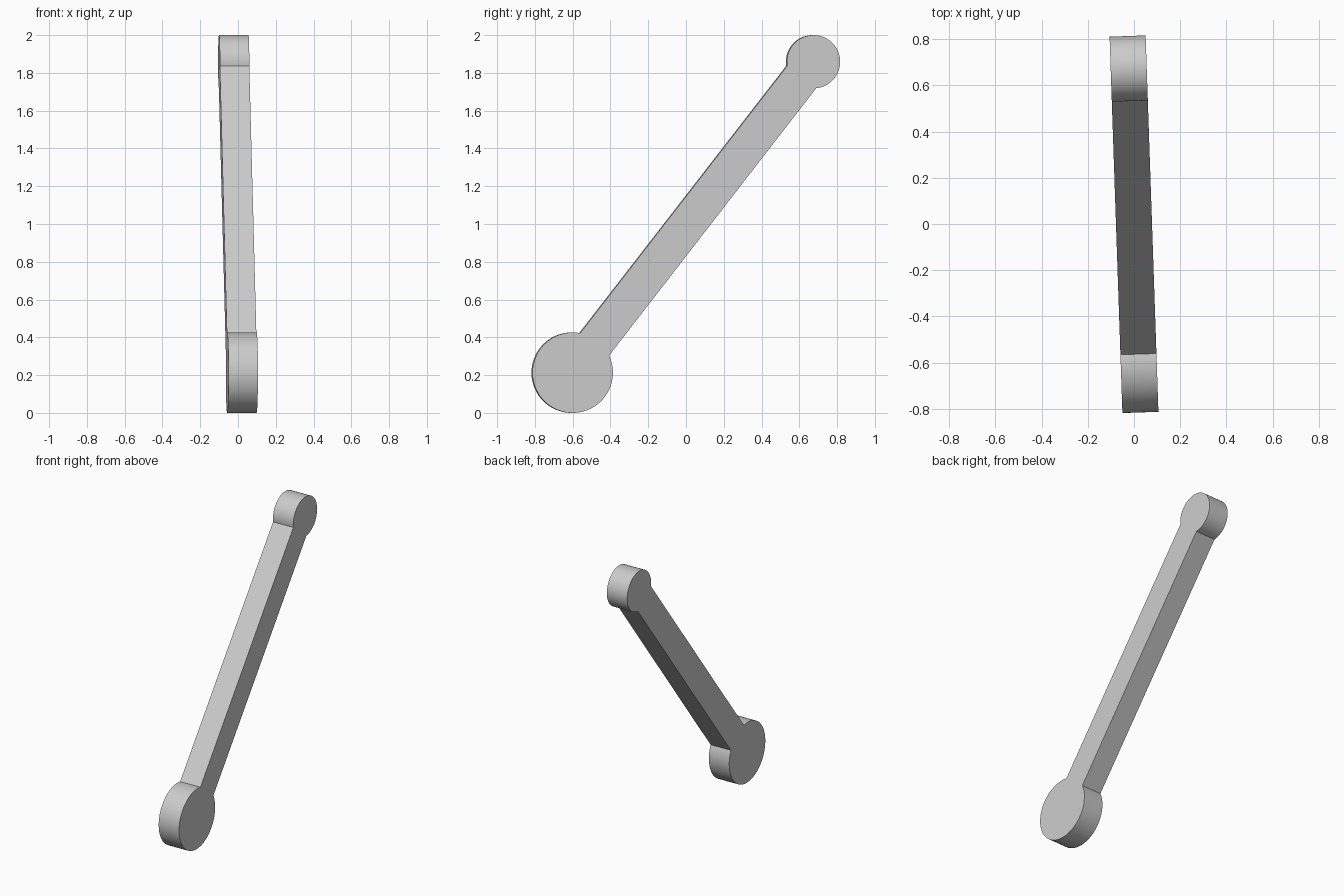
import bpy
import bmesh
from math import sin, cos, asin, atan2, pi, radians
from mathutils import Vector

cube = bpy.data.objects.get("Cube")
if cube:
    bpy.data.objects.remove(cube, do_unlink=True)

# Plain grey material
grey = bpy.data.materials.new("light_grey")
grey.use_nodes = True
colour = (0.6, 0.6, 0.6, 1)
grey.diffuse_color = colour
grey.node_tree.nodes["Principled BSDF"].inputs["Base Color"].default_value = colour

# Link layout in the (y, z) plane
big_centre, big_radius = Vector((-0.603, 0.213)), 0.213
small_centre, small_radius = Vector((0.673, 1.859)), 0.141
bar_half_width = 0.097
half_thickness = 0.078
axis = small_centre - big_centre
lean = atan2(axis.y, axis.x)


def end_arc(centre, radius, facing, steps):
    """Round end that leaves a gap where the bar joins it."""
    gap = asin(bar_half_width / radius)
    span = 2 * pi - 2 * gap
    angles = [facing + gap + span * i / steps for i in range(steps + 1)]
    return [centre + radius * Vector((cos(a), sin(a))) for a in angles]


# Outline: big round end, straight bar edges, small round end
outline = end_arc(big_centre, big_radius, lean, 72)
outline += end_arc(small_centre, small_radius, lean + pi, 60)

# Extrude the outline sideways into one solid link
bm = bmesh.new()
side = bm.faces.new([bm.verts.new((-half_thickness, p.x, p.y)) for p in outline])
extruded = bmesh.ops.extrude_face_region(bm, geom=[side])
moved = [v for v in extruded["geom"] if isinstance(v, bmesh.types.BMVert)]
bmesh.ops.translate(bm, verts=moved, vec=(2 * half_thickness, 0, 0))
bmesh.ops.recalc_face_normals(bm, faces=bm.faces)

mesh = bpy.data.meshes.new("connecting_link")
bm.to_mesh(mesh)
bm.free()
mesh.materials.append(grey)
link = bpy.data.objects.new("connecting_link", mesh)
bpy.context.collection.objects.link(link)

# Slight turn about the vertical axis
link.rotation_euler.z = radians(1.95)

# Smooth round ends with crisp rims and bar edges
bpy.ops.object.select_all(action="DESELECT")
link.select_set(True)
bpy.context.view_layer.objects.active = link
bpy.ops.object.shade_smooth_by_angle(angle=radians(25))
